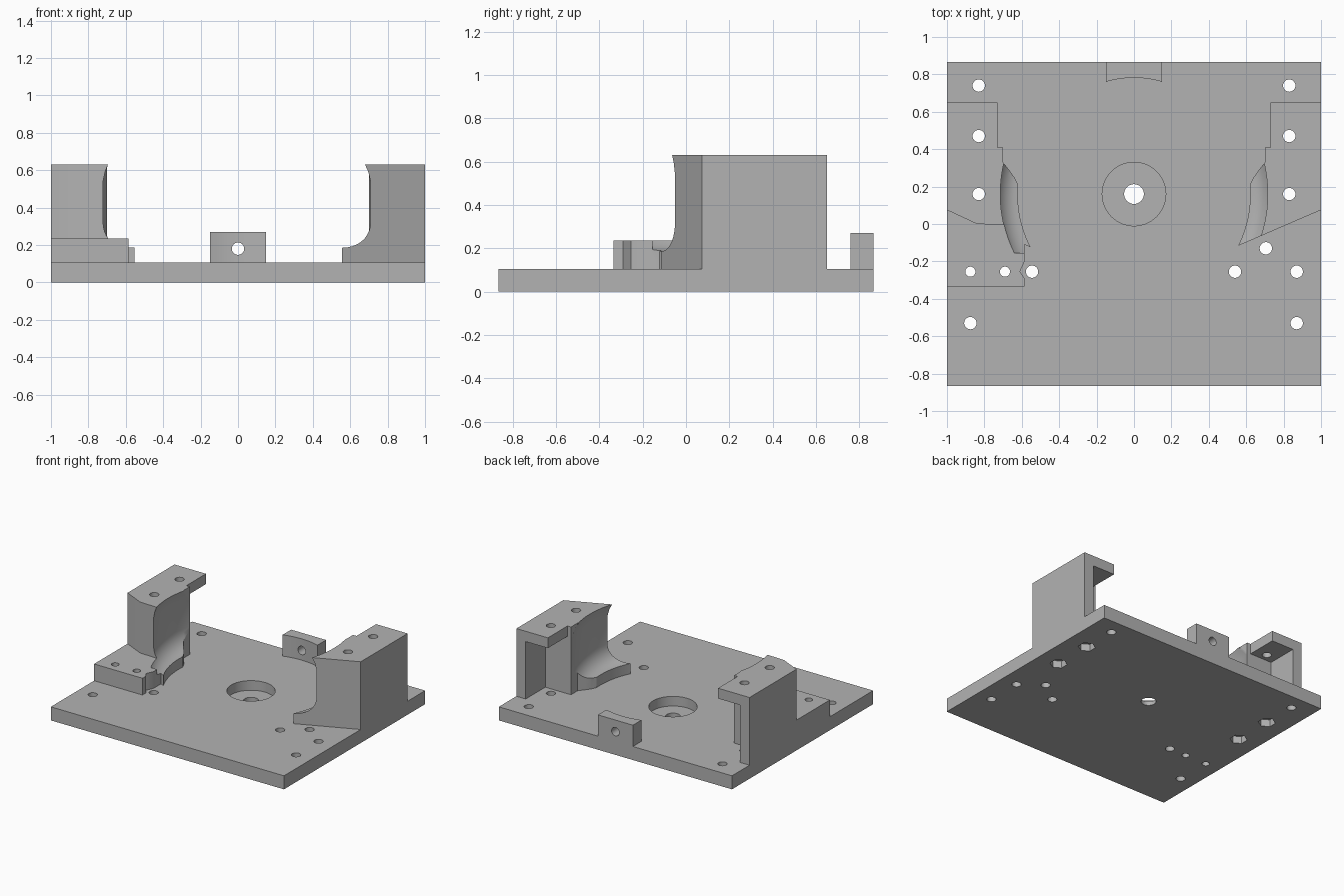
import bpy, bmesh, math
from mathutils import Matrix, Vector

if "Cube" in bpy.data.objects:
    bpy.data.objects.remove(bpy.data.objects["Cube"])

grey = bpy.data.materials.new("plain grey")
grey.use_nodes = True
colour = (0.45, 0.45, 0.45, 1)
grey.diffuse_color = colour
grey.node_tree.nodes["Principled BSDF"].inputs["Base Color"].default_value = colour

PLATE, TOP = 0.105, 0.63
AXIS_Y = 0.16          # centre of the round clearance between the brackets


def to_object(name, bm):
    bmesh.ops.recalc_face_normals(bm, faces=bm.faces)
    mesh = bpy.data.meshes.new(name)
    bm.to_mesh(mesh)
    bm.free()
    obj = bpy.data.objects.new(name, mesh)
    bpy.context.collection.objects.link(obj)
    mesh.materials.append(grey)
    return obj


def prism(name, outline, z0, z1):
    """Extrude a plan outline upwards."""
    bm = bmesh.new()
    face = bm.faces.new([bm.verts.new((x, y, z0)) for x, y in outline])
    moved = bmesh.ops.extrude_face_region(bm, geom=[face])["geom"]
    verts = [v for v in moved if isinstance(v, bmesh.types.BMVert)]
    bmesh.ops.translate(bm, verts=verts, vec=(0, 0, z1 - z0))
    return to_object(name, bm)


def box(name, x0, x1, y0, y1, z0, z1):
    return prism(name, [(x0, y0), (x1, y0), (x1, y1), (x0, y1)], z0, z1)


def drills(name, points, radius, z0, z1, sides=32):
    """Upright cylinders used as cutters."""
    bm = bmesh.new()
    for x, y in points:
        bmesh.ops.create_cone(bm, cap_ends=True, segments=sides, radius1=radius,
                              radius2=radius, depth=z1 - z0,
                              matrix=Matrix.Translation((x, y, (z0 + z1) / 2)))
    return to_object(name, bm)


def lathe(name, profile, steps=96):
    """Revolve a closed (radius, height) profile about the clearance axis."""
    bm = bmesh.new()
    rings = [[bm.verts.new((r * math.cos(a), AXIS_Y + r * math.sin(a), z))
              for a in (math.tau * i / steps for i in range(steps))]
             for r, z in profile]
    for low, high in zip(rings, rings[1:]):
        for i in range(steps):
            j = (i + 1) % steps
            bm.faces.new((low[i], low[j], high[j], high[i]))
    bm.faces.new(rings[0])
    bm.faces.new(rings[-1])
    return to_object(name, bm)


def combine(obj, others, operation="DIFFERENCE"):
    """Bake booleans into the part and remove the helpers."""
    for other in others:
        other.hide_render = True
        mod = obj.modifiers.new("cut", "BOOLEAN")
        mod.operation, mod.solver, mod.object = operation, "EXACT", other
    bpy.context.view_layer.update()
    graph = bpy.context.evaluated_depsgraph_get()
    mesh = bpy.data.meshes.new_from_object(obj.evaluated_get(graph))
    obj.modifiers.clear()
    obj.data = mesh
    for other in others:
        bpy.data.objects.remove(other)


def smooth(obj):
    bpy.ops.object.select_all(action="DESELECT")
    obj.select_set(True)
    bpy.context.view_layer.objects.active = obj
    bpy.ops.object.shade_smooth_by_angle(angle=math.radians(25))


def clearance():
    """Round space with a fillet at its foot and a small lip at its top."""
    arc = [math.radians(a) for a in range(0, 91, 10)]
    fillet = [(0.622 + 0.118 * math.sin(a), 0.32 - 0.135 * math.cos(a)) for a in arc]
    return lathe("clearance", [(0.622, 0)] + fillet + [(0.74, 0.54), (0.73, 0.59),
                                                       (0.715, TOP), (0.715, 0.8)])


# Hole positions
nut_holes = [(s * 0.83, y) for s in (-1, 1) for y in (0.16, 0.47)]
plate_holes = [(s * 0.83, 0.74) for s in (-1, 1)] + [
    (-0.875, -0.53), (0.87, -0.53), (-0.545, -0.255), (0.54, -0.255),
    (0.87, -0.255), (0.705, -0.13)]
small_holes = [(-0.875, -0.255), (-0.69, -0.255)]

# Base plate with bolt holes, nut pockets and a counterbored centre
plate = box("base_plate", -1, 1, -0.865, 0.865, 0, PLATE)
combine(plate, [
    drills("bolts", nut_holes + plate_holes, 0.033, -1, 1),
    drills("small_bolts", small_holes, 0.027, -1, 1),
    drills("nuts", nut_holes, 0.062, -0.1, 0.055, 6),
    drills("centre", [(0, AXIS_Y)], 0.053, -1, 1),
    drills("counterbore", [(0, AXIS_Y)], 0.17, 0.03, 1, 64)])
smooth(plate)

# Rear tab with a hollowed front and a cross hole
front = [(x / 100, 0.782 - 0.022 * (x / 15) ** 2) for x in range(-15, 16, 3)]
tab = prism("rear_tab", front + [(0.15, 0.865), (-0.15, 0.865)], PLATE, 0.27)
bore = drills("bore", [(0, 0)], 0.033, -0.5, 0.5)
bore.data.transform(Matrix.Translation((0, 0.8, 0.18)) @ Matrix.Rotation(math.pi / 2, 4, "X"))
combine(tab, [bore])
smooth(tab)


def bracket_outline(side, front_points):
    rear = [(1, 0.65), (0.73, 0.65), (0.73, 0.41), (0.70, 0.41), (0.70, 0.33),
            (0.665, 0.285), (0.64, 0.25), (0.62, 0.21), (0.55, 0.1)]
    return [(side * x, y) for x, y in rear + front_points]


def finish_bracket(obj, side, clear):
    x0, x1 = sorted((side * 0.5, side * 0.92))
    combine(obj, [clear,
                  box("rear_pocket", x0, x1, 0.41, 0.9, 0, 0.55),
                  drills("bolts", [p for p in nut_holes if p[0] * side > 0],
                         0.033, -1, 1)])
    smooth(obj)


# Left bracket with a slanted front
left = prism("left_bracket", bracket_outline(1, [(0.5, -0.141), (1, 0.075)]), PLATE, TOP)
finish_bracket(left, 1, clearance())

# Right bracket: tall column joined to a low front block
right = prism("right_bracket", bracket_outline(
    -1, [(0.55, -0.005), (0.69, -0.005), (0.84, 0), (1, 0.075)]), PLATE, TOP)
block = prism("front_block", [
    (-1, 0.2), (-1, -0.335), (-0.585, -0.335), (-0.585, -0.29), (-0.61, -0.255),
    (-0.585, -0.2), (-0.585, -0.11), (-0.55, -0.125), (-0.55, 0.1), (-0.6, 0.2)],
    PLATE, 0.235)
combine(block, [drills("small_bolts", small_holes, 0.027, -1, 1)])
combine(right, [block], "UNION")
clear = clearance()
combine(clear, [box("limit", -2, 2, -2, -0.155, -1, 2)])
finish_bracket(right, -1, clear)
